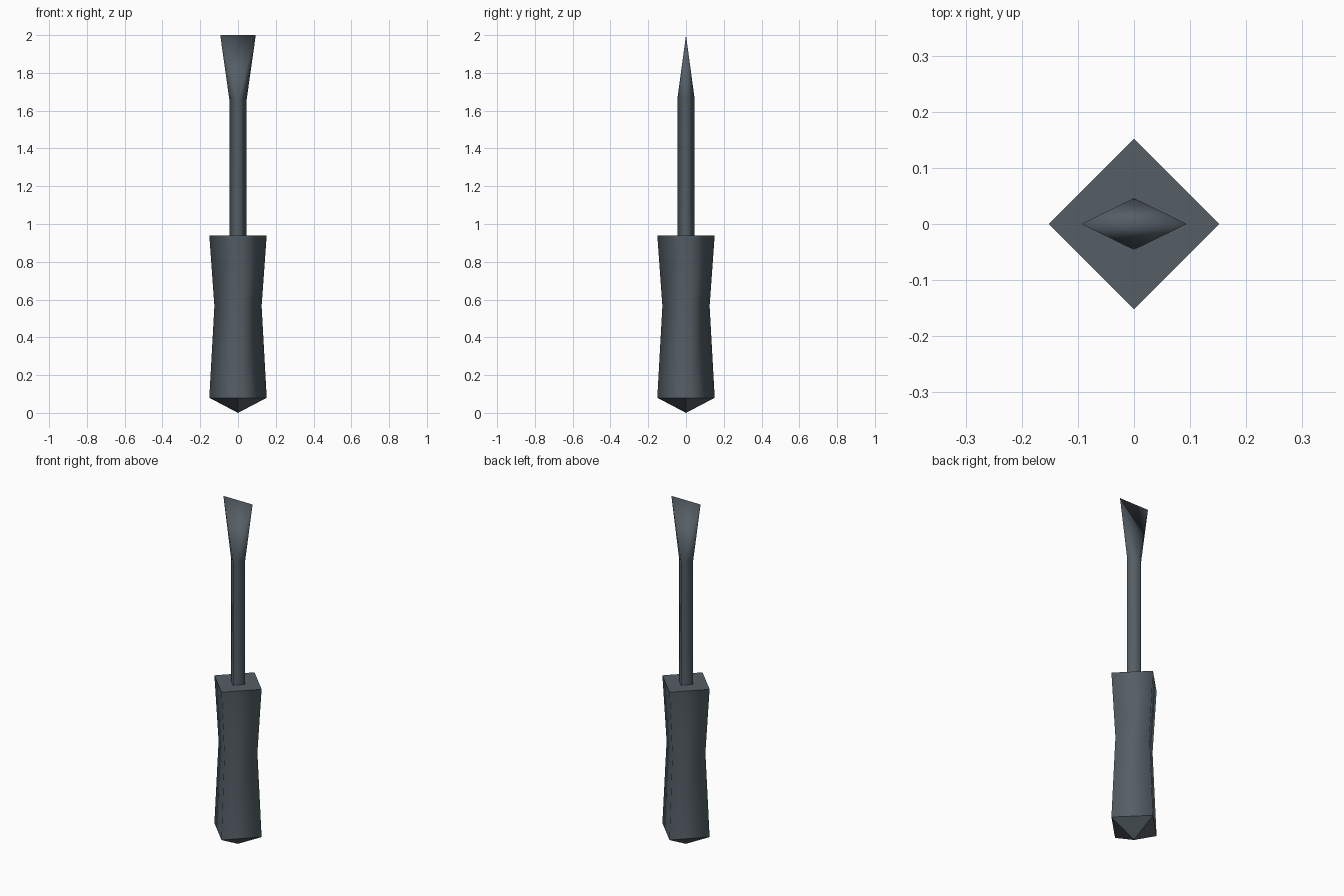
import bpy, bmesh
from math import cos, sin, pi

cube = bpy.data.objects.get("Cube")
if cube:
    bpy.data.objects.remove(cube)

# Dark slate metal and grip colour
slate = bpy.data.materials.new("dark_slate")
slate.use_nodes = True
slate.diffuse_color = (0.09, 0.113, 0.132, 1)
slate.node_tree.nodes["Principled BSDF"].inputs["Base Color"].default_value = slate.diffuse_color


def ring(bm, radius, z):
    """Square ring with its corners on the x and y axes."""
    return [bm.verts.new((radius * cos(i * pi / 2), radius * sin(i * pi / 2), z)) for i in range(4)]


def bridge(bm, low, high):
    """Smooth side walls between two rings."""
    for i in range(4):
        j = (i + 1) % 4
        bm.faces.new((low[i], low[j], high[j], high[i])).smooth = True


def finish(bm, name):
    # Flat faces keep a crisp border against the smooth walls
    for e in bm.edges:
        if any(not f.smooth for f in e.link_faces):
            e.smooth = False
    mesh = bpy.data.meshes.new(name)
    bm.to_mesh(mesh)
    bm.free()
    mesh.materials.append(slate)
    bpy.context.collection.objects.link(bpy.data.objects.new(name, mesh))


# Handle: waisted square grip with a flat top and a pointed pommel
bm = bmesh.new()
rings = [ring(bm, r, z) for r, z in ((0.152, 0.08), (0.125, 0.565), (0.152, 0.94))]
for low, high in zip(rings, rings[1:]):
    bridge(bm, low, high)
bm.faces.new(rings[-1])
point = bm.verts.new((0, 0, 0))
for i in range(4):
    bm.faces.new((point, rings[0][(i + 1) % 4], rings[0][i]))
finish(bm, "handle")

# Shaft and blade: square rod flaring into a wide chisel edge
bm = bmesh.new()
base, neck = ring(bm, 0.046, 0.93), ring(bm, 0.046, 1.66)
bridge(bm, base, neck)
bm.faces.new(base[::-1])
right, back, left, front = neck
tip_right = bm.verts.new((0.094, 0, 2))
tip_left = bm.verts.new((-0.094, 0, 2))
for tri in ((front, tip_right, tip_left), (back, tip_left, tip_right),
            (front, right, tip_right), (right, back, tip_right),
            (back, left, tip_left), (left, front, tip_left)):
    bm.faces.new(tri).smooth = True
finish(bm, "shaft_and_blade")
